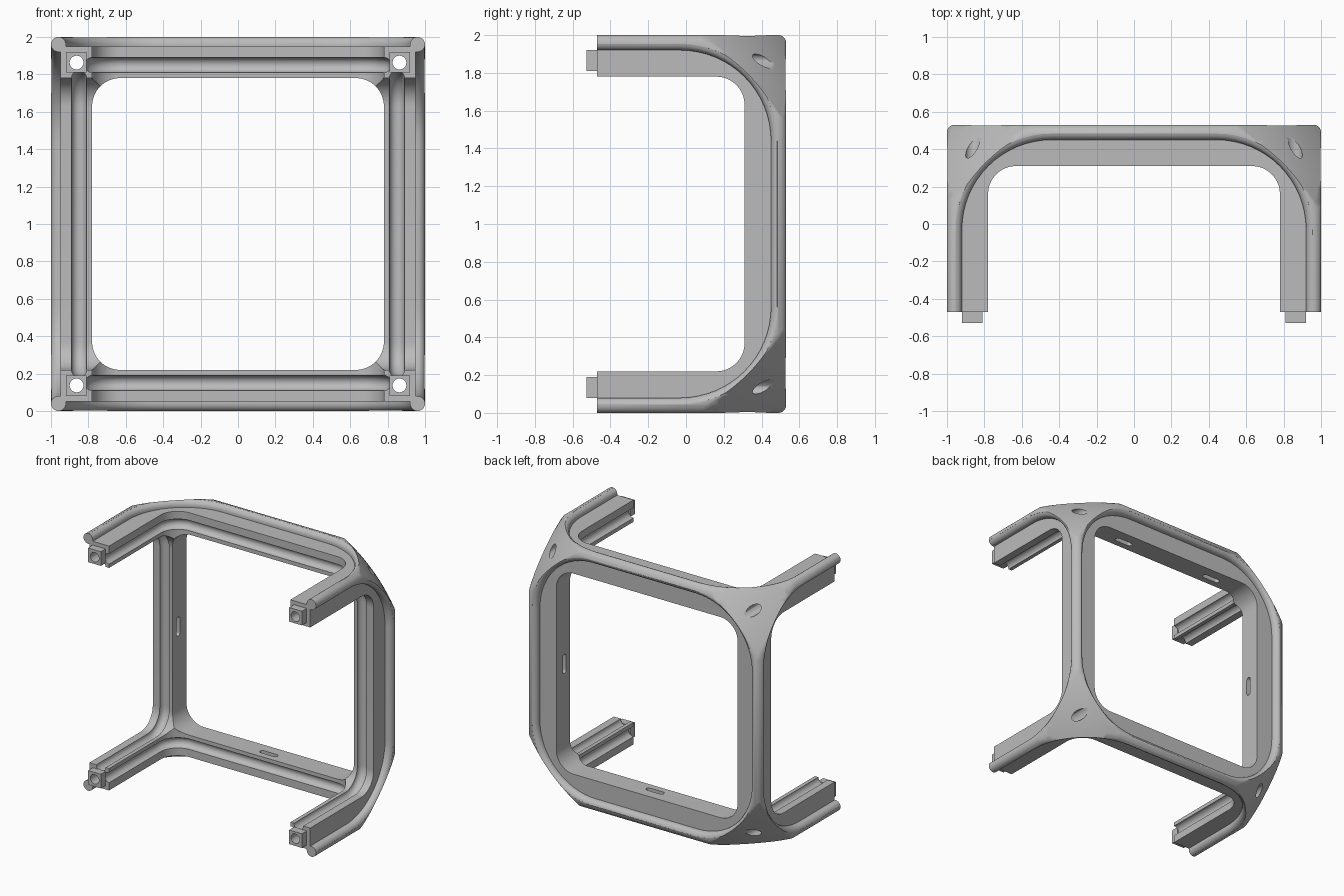
import bpy, bmesh, math
from mathutils import Vector, Matrix

cube = bpy.data.objects.get("Cube")
if cube:
    bpy.data.objects.remove(cube, do_unlink=True)

# The frame is half of a cube cage; parts are built around the cage centre
CENTRE = Vector((0, -0.47, 1))
INNER, PANEL, RAIL = 0.78, 0.95, 0.92      # half sizes: opening, recessed panel, rail edge
ROUND, BEAD, GROOVE = 0.48, 0.04, 0.04
HOLE = 0.863

grey = bpy.data.materials.new("plain_grey")
grey.use_nodes = True
colour = (0.5, 0.5, 0.5, 1)
grey.diffuse_color = colour
grey.node_tree.nodes["Principled BSDF"].inputs["Base Color"].default_value = colour


def new_object(name, bm):
    bmesh.ops.recalc_face_normals(bm, faces=bm.faces)
    mesh = bpy.data.meshes.new(name)
    bm.to_mesh(mesh)
    bm.free()
    obj = bpy.data.objects.new(name, mesh)
    bpy.context.collection.objects.link(obj)
    mesh.materials.append(grey)
    return obj


def rounded_rect(hx, hy, r, z, steps=16):
    points = []
    for q, (sx, sy) in enumerate(((1, 1), (-1, 1), (-1, -1), (1, -1))):
        for i in range(steps + 1):
            a = math.pi / 2 * (q + i / steps)
            points.append(Vector((sx * (hx - r) + r * math.cos(a),
                                  sy * (hy - r) + r * math.sin(a), z)))
    return points


def loft(name, loops, matrix):
    bm = bmesh.new()
    rings = [[bm.verts.new(matrix @ p) for p in loop] for loop in loops]
    for low, high in zip(rings, rings[1:]):
        for i in range(len(low)):
            j = (i + 1) % len(low)
            bm.faces.new((low[i], low[j], high[j], high[i]))
    bm.faces.new(rings[0][::-1])
    bm.faces.new(rings[-1])
    bmesh.ops.remove_doubles(bm, verts=bm.verts, dist=1e-5)
    return new_object(name, bm)


def box(name, low, high, bevel=0):
    bm = bmesh.new()
    low, high = Vector(low), Vector(high)
    size = high - low
    bmesh.ops.create_cube(bm, size=1, matrix=Matrix.Translation((low + high) / 2)
                          @ Matrix.Diagonal((*size, 1)))
    if bevel:
        bmesh.ops.bevel(bm, geom=bm.edges[:], offset=bevel, segments=5,
                        profile=0.5, affect='EDGES')
    return new_object(name, bm)


def hole_cutter(x, z):
    bm = bmesh.new()
    bmesh.ops.create_cone(bm, cap_ends=True, segments=32, radius1=0.037, radius2=0.037, depth=3,
                          matrix=Matrix.Translation((x, 0.5, z)) @ Matrix.Rotation(math.pi / 2, 4, 'X'))
    return new_object("hole_cutter", bm)


def boolean(obj, cutter, operation='DIFFERENCE'):
    cutter.hide_render = True
    mod = obj.modifiers.new("cut", 'BOOLEAN')
    mod.operation, mod.solver, mod.object = operation, 'EXACT', cutter
    bpy.context.view_layer.objects.active = obj
    bpy.ops.object.modifier_apply(modifier=mod.name)
    bpy.data.objects.remove(cutter, do_unlink=True)


def finish(obj):
    obj.data.transform(Matrix.Translation(CENTRE))
    bpy.ops.object.select_all(action='DESELECT')
    obj.select_set(True)
    bpy.context.view_layer.objects.active = obj
    bpy.ops.object.shade_smooth_by_angle(angle=math.radians(50))


def opening_cutter(direction, grooved):
    # Opening, optional round groove, recessed panel and rounded rail edge in one loft
    profile = [(INNER, 0.15, -0.1)]
    if grooved:
        for i in range(13):
            a = math.pi * (i / 12 - 0.5)
            bulge = GROOVE * math.cos(a)
            profile.append((INNER + bulge, 0.15 + bulge, 0.85 + GROOVE * math.sin(a)))
    profile += [(INNER, 0.15, PANEL), (RAIL, ROUND, PANEL)]
    for i in range(6):
        a = math.radians(16 * i)
        grow = BEAD * (1 - math.cos(a))
        profile.append((RAIL + grow, ROUND + grow, 0.96 + BEAD * math.sin(a)))
    profile.append((RAIL + BEAD, ROUND + BEAD, 1.1))
    turn = Vector((0, 0, 1)).rotation_difference(Vector(direction)).to_matrix().to_4x4()
    return loft("opening_cutter", [rounded_rect(h, h, r, z) for h, r, z in profile], turn)


# Solid block with rounded edges, corners trimmed by a sphere
frame = box("corner_frame", (-1, -1, -1), (1, 1, 1), BEAD)
bm = bmesh.new()
bmesh.ops.create_icosphere(bm, subdivisions=6, radius=1.503)
boolean(frame, new_object("corner_trim", bm), 'INTERSECT')
boolean(frame, box("half_cutter", (-2, -2, -2), (2, 0, 2)))

# Openings on the five sides; the back one has plain walls
for direction in ((1, 0, 0), (-1, 0, 0), (0, 0, 1), (0, 0, -1), (0, 1, 0)):
    boolean(frame, opening_cutter(direction, direction[1] == 0))

# Blind slots in the walls of the back opening: bottom, sides and two on top
for k, offsets in enumerate(((0,), (0,), (-0.42, 0.42), (0,))):
    for offset in offsets:
        place = Matrix.Rotation(k * math.pi / 2, 4, 'Y') @ Matrix.Translation((offset, 0.85, -0.79))
        loops = [rounded_rect(0.075, 0.02, 0.02, z, 8) for z in (-0.04, 0.04)]
        boolean(frame, loft("slot_cutter", loops, place))

# Bolt holes through the corners, and square pegs on the cut ends
for x in (-1, 1):
    for z in (-1, 1):
        boolean(frame, hole_cutter(x * HOLE, z * HOLE))
        ends = sorted((x * 0.81, x * 0.92)), sorted((z * 0.81, z * 0.92))
        name = ("upper" if z > 0 else "lower") + ("_left" if x > 0 else "_right") + "_peg"
        peg = box(name, (ends[0][0], -0.058, ends[1][0]), (ends[0][1], 0.004, ends[1][1]))
        boolean(peg, hole_cutter(x * HOLE, z * HOLE))
        finish(peg)

finish(frame)
